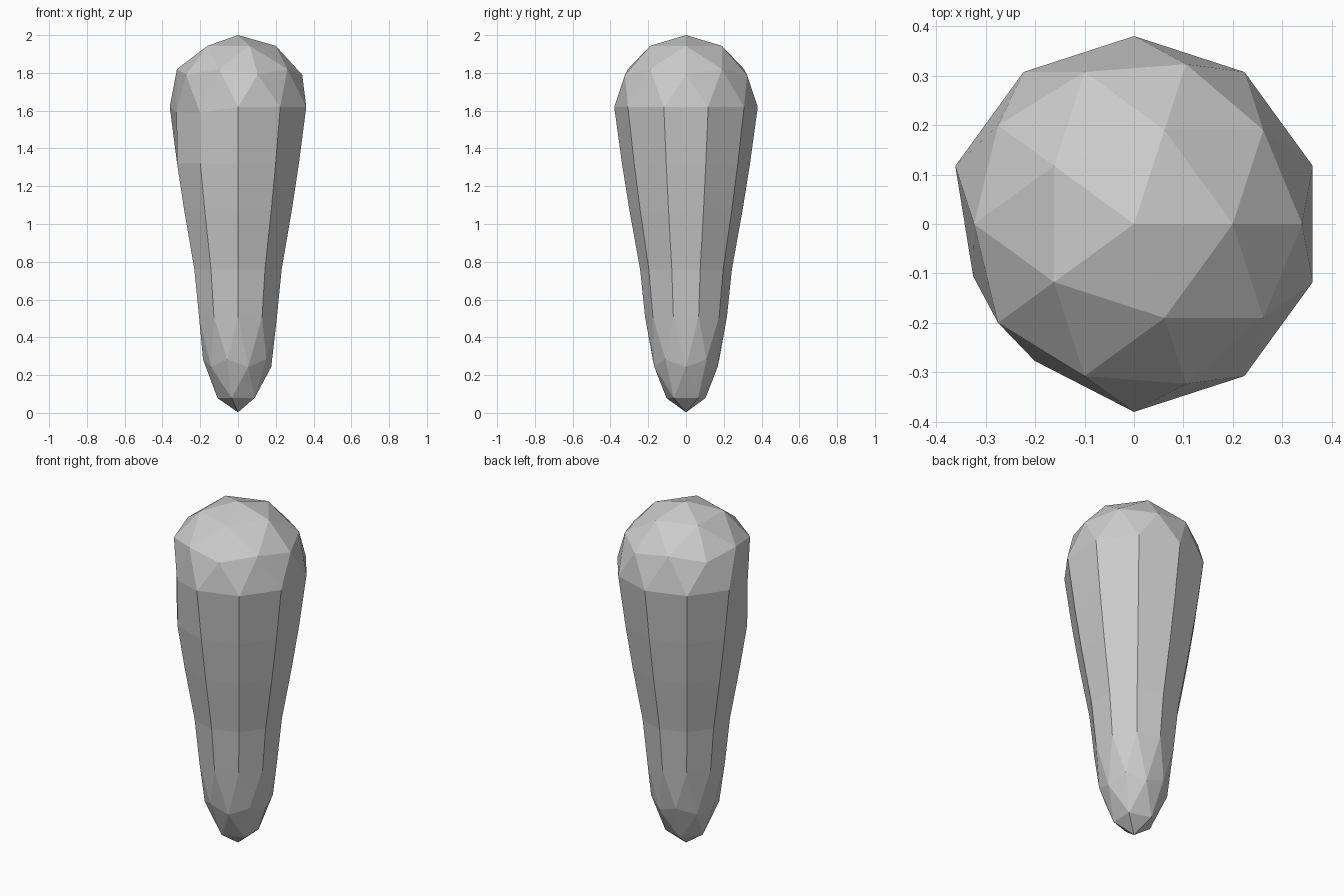
import bpy, bmesh, math

if "Cube" in bpy.data.objects:
    bpy.data.objects.remove(bpy.data.objects["Cube"])


def half_ball(keep, radius, centre, height):
    """Mesh builder holding half of a faceted ball."""
    b = bmesh.new()
    bmesh.ops.create_icosphere(b, subdivisions=2, radius=1)
    gone = [v for v in b.verts if v.co.z * keep < -0.01]
    bmesh.ops.delete(b, geom=gone, context="VERTS")
    for v in b.verts:
        v.co = (v.co.x * radius, v.co.y * radius, centre + v.co.z * height)
    return b


# Rounded head
bm = half_ball(1, 0.38, 1.62, 0.38)

# Dent in the head rim at the front left
for v in bm.verts:
    angle = math.degrees(math.atan2(v.co.y, v.co.x)) % 360
    if abs(v.co.z - 1.62) < 0.01 and 190 < angle < 240:
        v.co = (v.co.x * 0.9, v.co.y * 0.9, 1.59)

# Ten-sided tapering shaft
rim = [e for e in bm.edges if e.is_boundary]
for z, r in ((1.32, 0.339), (1.07, 0.299), (0.76, 0.243), (0.51, 0.217)):
    geom = bmesh.ops.extrude_edge_only(bm, edges=rim)["geom"]
    rim = [g for g in geom if isinstance(g, bmesh.types.BMEdge)]
    for v in [g for g in geom if isinstance(g, bmesh.types.BMVert)]:
        a = math.atan2(v.co.y, v.co.x)
        v.co = (r * math.cos(a), r * math.sin(a), z)

# Narrow rounded tip, flared at its rim to meet the shaft
tip = half_ball(-1, 0.207, 0.51, 0.507)
for v in tip.verts:
    if v.co.z > 0.5:
        v.co.x *= 0.217 / 0.207
        v.co.y *= 0.217 / 0.207
tip_mesh = bpy.data.meshes.new("tip")
tip.to_mesh(tip_mesh)
tip.free()
bm.from_mesh(tip_mesh)
bpy.data.meshes.remove(tip_mesh)

# Join the parts into one flat-faced body
bmesh.ops.remove_doubles(bm, verts=bm.verts[:], dist=0.002)
bmesh.ops.recalc_face_normals(bm, faces=bm.faces[:])
mesh = bpy.data.meshes.new("tapered_club")
bm.to_mesh(mesh)
bm.free()
bpy.context.collection.objects.link(bpy.data.objects.new("tapered_club", mesh))
